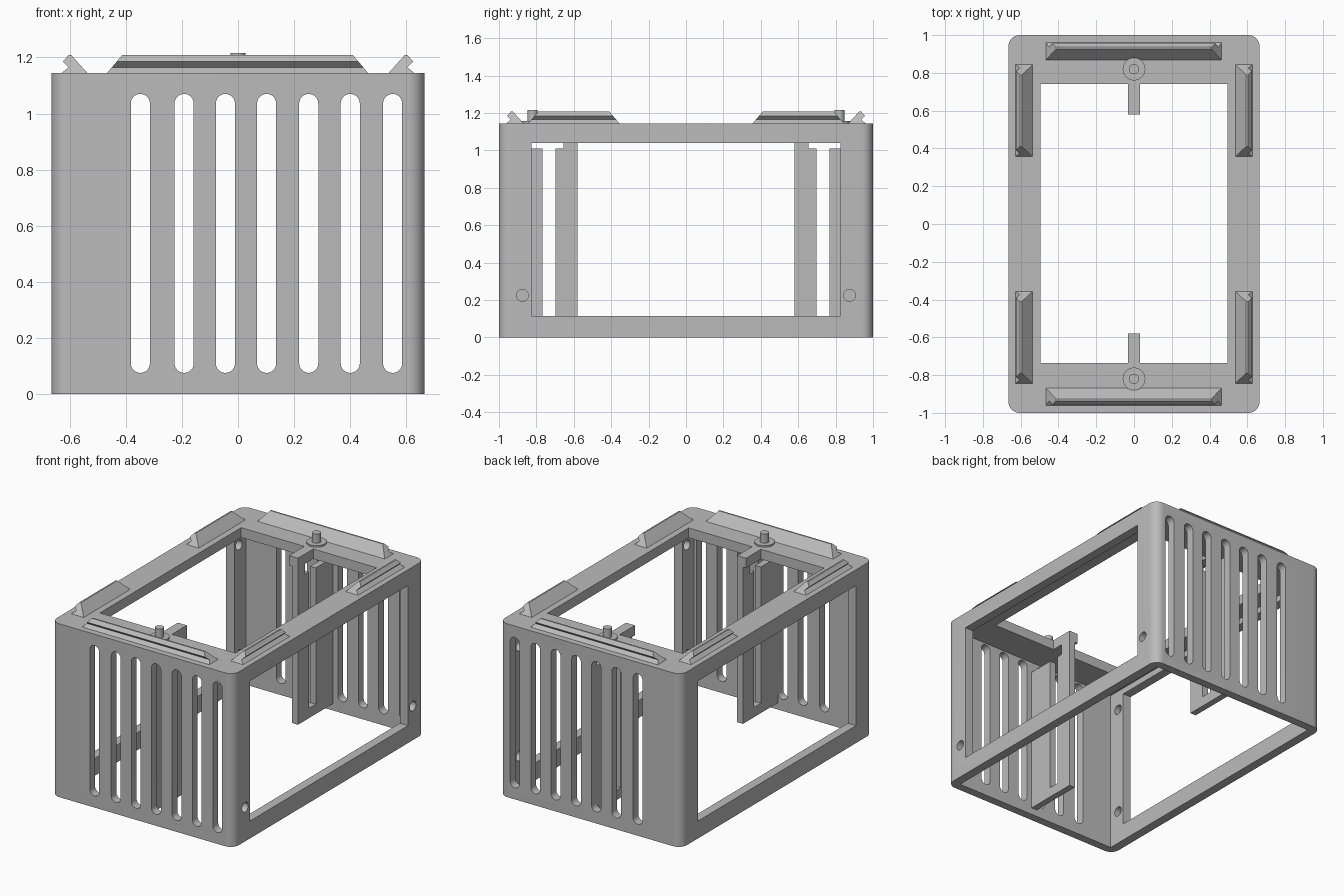
import bpy, bmesh, math
from mathutils import Vector

if "Cube" in bpy.data.objects:
    bpy.data.objects.remove(bpy.data.objects["Cube"])

grey = bpy.data.materials.new("plain grey")
grey.diffuse_color = (0.5, 0.5, 0.5, 1)
grey.use_nodes = True
grey.node_tree.nodes["Principled BSDF"].inputs["Base Color"].default_value = grey.diffuse_color


def prism(name, profile, axis, a, b, taper=None):
    """Extrude a 2D profile along x, y or z from a to b; taper moves end points inwards."""
    def place(u, v, t):
        return {"x": (t, u, v), "y": (u, t, v), "z": (u, v, t)}[axis]
    bm = bmesh.new()
    rings = []
    for t, sign in ((a, 1), (b, -1)):
        rings.append([bm.verts.new(place(u, v, t + sign * (taper(u, v) if taper else 0)))
                      for u, v in profile])
    n = len(profile)
    bm.faces.new(rings[0])
    bm.faces.new(rings[1])
    for i in range(n):
        j = (i + 1) % n
        bm.faces.new((rings[0][i], rings[0][j], rings[1][j], rings[1][i]))
    bmesh.ops.recalc_face_normals(bm, faces=bm.faces)
    me = bpy.data.meshes.new(name)
    bm.to_mesh(me)
    bm.free()
    me.materials.append(grey)
    ob = bpy.data.objects.new(name, me)
    bpy.context.collection.objects.link(ob)
    return ob


def rounded(cx, cy, hx, hy, r, seg=8):
    """Rounded rectangle profile; r equal to hx gives a slot or a circle."""
    pts = []
    for k, (sx, sy) in enumerate(((1, 1), (-1, 1), (-1, -1), (1, -1))):
        for i in range(seg + 1):
            t = math.pi / 2 * (k + i / seg)
            p = (round(cx + sx * (hx - r) + r * math.cos(t), 5),
                 round(cy + sy * (hy - r) + r * math.sin(t), 5))
            if not pts or p != pts[-1]:
                pts.append(p)
    if pts[0] == pts[-1]:
        pts.pop()
    return pts


def rect(u0, u1, v0, v1):
    return [(u0, v0), (u1, v0), (u1, v1), (u0, v1)]


def cut(target, cutter):
    bpy.context.view_layer.objects.active = target
    mod = target.modifiers.new("cut", "BOOLEAN")
    mod.operation = "DIFFERENCE"
    mod.solver = "EXACT"
    mod.object = cutter
    bpy.ops.object.modifier_apply(modifier=mod.name)
    bpy.data.objects.remove(cutter, do_unlink=True)


def smooth(ob):
    bpy.ops.object.select_all(action="DESELECT")
    ob.select_set(True)
    bpy.context.view_layer.objects.active = ob
    bpy.ops.object.shade_smooth_by_angle(angle=math.radians(30))


TOP = 1.145

# Hollow housing with rounded upright corners
body = prism("housing", rounded(0, 0, 0.665, 1.0, 0.06), "z", 0, TOP)
cut(body, prism("cavity", rect(-0.605, 0.605, -0.945, 0.945), "z", -0.2, 1.08))
cut(body, prism("top_opening", rect(-0.495, 0.495, -0.735, 0.74), "z", 1.0, 1.3))
cut(body, prism("side_opening", rect(-0.825, 0.825, 0.115, 1.04), "x", -0.8, 0.8))

# Ventilation slots through the front and back walls
for x in (-0.348, -0.192, -0.045, 0.102, 0.252, 0.4, 0.551):
    cut(body, prism("slot", rounded(x, 0.573, 0.034, 0.497, 0.034), "y", -1.2, 1.2))

# Corner post holes: lower ones open on the right, the rest blind from inside
for y in (-0.875, 0.875):
    cut(body, prism("hole", rounded(y, 0.225, 0.032, 0.032, 0.032, 5), "x", 0.5, 0.8))
    cut(body, prism("hole", rounded(y, 0.225, 0.032, 0.032, 0.032, 5), "x", -0.645, -0.5))
    for a, b in ((0.5, 0.645), (-0.645, -0.5)):
        cut(body, prism("hole", rounded(y, 0.95, 0.032, 0.032, 0.032, 5), "x", a, b))
smooth(body)

# Hooked locating ridges, leaning outwards, with sloped ends
hook = [(0.0, 0.0), (0.026, 0.022), (0.006, 0.042), (0.026, 0.065), (0.036, 0.065), (0.095, 0.0)]


def ridge(name, axis, outer, side, a, b):
    prof = [(side * (outer - d), TOP - 0.002 + h) for d, h in hook]
    prism(name, prof, axis, a, b, lambda u, v: 0.85 * (v - TOP + 0.002))


for s, end in ((-1, "front"), (1, "back")):
    ridge(end + "_ridge", "x", 0.962, s, -0.468, 0.465)
    for sx, side in ((-1, "left"), (1, "right")):
        a, b = (-0.845, -0.355) if s < 0 else (0.355, 0.845)
        ridge(f"{end}_{side}_ridge", "y", 0.63, sx, a, b)

    # Locating pin on a washer
    smooth(prism(end + "_washer", rounded(0, s * 0.82, 0.06, 0.06, 0.06, 8), "z", TOP - 0.01, 1.156))
    smooth(prism(end + "_pin", rounded(0, s * 0.82, 0.027, 0.027, 0.027, 6), "z", TOP, 1.216))

    # Overhanging tab and the slotted inner divider below it
    def part(name, y0, y1, z0, z1, x0=-0.01, x1=0.032):
        prism(f"{end}_{name}", rect(min(s * y0, s * y1), max(s * y0, s * y1), z0, z1), "x", x0, x1)

    part("tab", 0.58, 0.76, 1.08, TOP, -0.033, 0.032)
    part("divider_bar", 0.58, 0.655, 0.045, 1.085)
    part("divider_web", 0.655, 0.697, 0.045, 1.01)
    part("divider_foot", 0.697, 0.766, 0.045, 0.11)
    part("divider_root", 0.766, 0.95, 0.045, 1.01)
